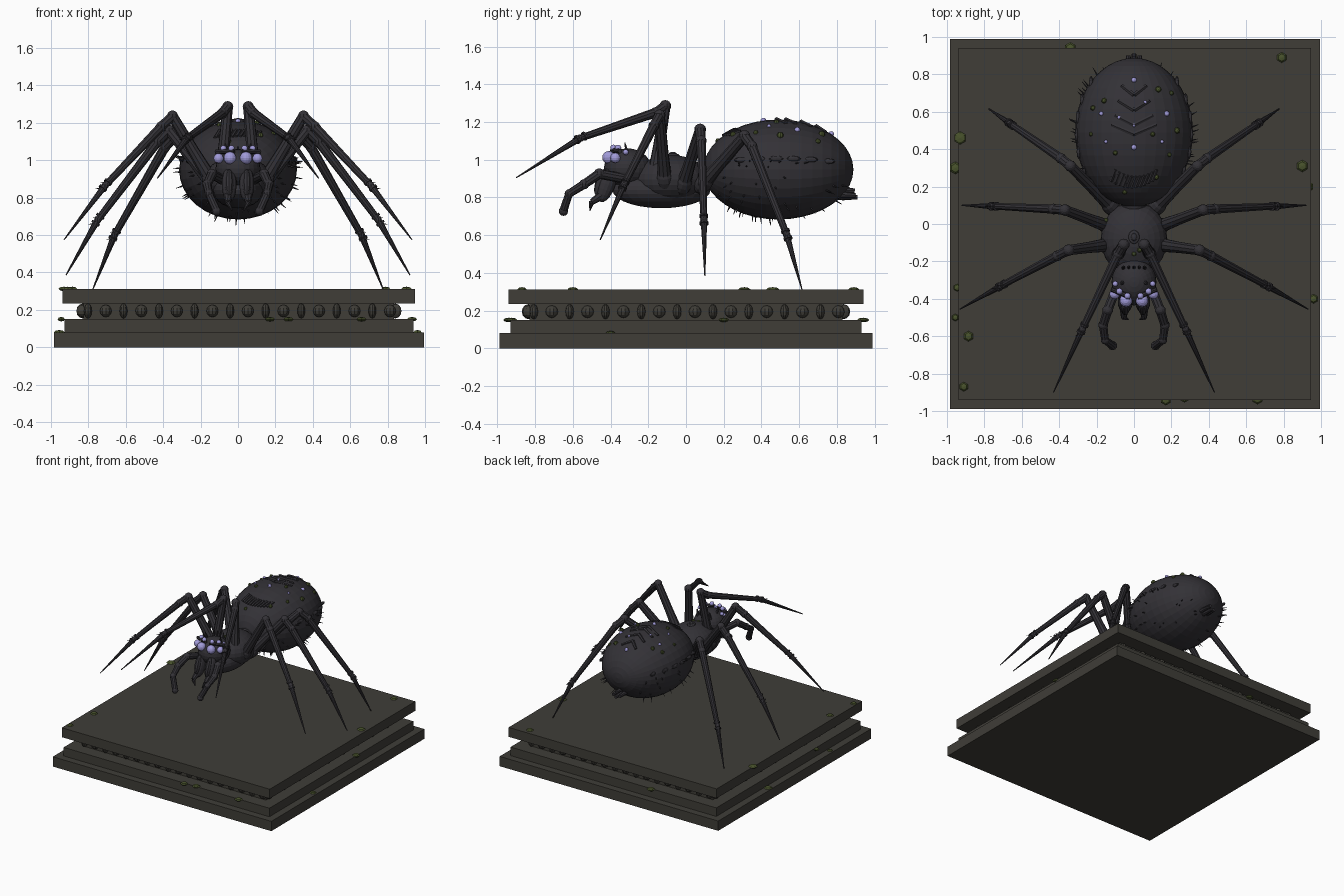
import bpy, bmesh, math, random
from mathutils import Vector, Matrix

if "Cube" in bpy.data.objects:
    bpy.data.objects.remove(bpy.data.objects["Cube"])

random.seed(4)
V = Vector


def mat(name, c):
    m = bpy.data.materials.new(name)
    m.diffuse_color = (*c, 1)
    m.use_nodes = True
    m.node_tree.nodes["Principled BSDF"].inputs["Base Color"].default_value = m.diffuse_color
    return m


SHELL = mat("dark_shell", (0.033, 0.031, 0.037))
STONE = mat("dark_stone", (0.05, 0.047, 0.039))
EYE = mat("lavender", (0.36, 0.33, 0.70))
MOSS = mat("moss", (0.065, 0.085, 0.025))


def finish(bm, name, m):
    me = bpy.data.meshes.new(name)
    bmesh.ops.recalc_face_normals(bm, faces=bm.faces)
    bm.to_mesh(me)
    bm.free()
    me.materials.append(m)
    ob = bpy.data.objects.new(name, me)
    bpy.context.collection.objects.link(ob)
    return ob


def facing(d):
    return V(d).to_track_quat('Z', 'Y').to_matrix().to_4x4()


def ball(bm, c, r, seg=12, rings=8, d=(0, 0, 1)):
    r = (r, r, r) if isinstance(r, (int, float)) else r
    bmesh.ops.create_uvsphere(bm, u_segments=seg, v_segments=rings, radius=1,
                              matrix=Matrix.Translation(c) @ facing(d) @ Matrix.Diagonal((*r, 1)))


def tube(bm, p, q, r1, r2, seg=10):
    p, q = V(p), V(q)
    bmesh.ops.create_cone(bm, cap_ends=True, segments=seg, radius1=r1, radius2=r2, depth=(q - p).length,
                          matrix=Matrix.Translation((p + q) / 2) @ facing(q - p))


def box(bm, c, size, rot=None):
    bmesh.ops.create_cube(bm, size=1, matrix=Matrix.Translation(c) @ (rot or Matrix()) @ Matrix.Diagonal((*size, 1)))


# Stepped plinth
CX = 0.005
for name, half, z0, z1 in [("plinth_base", .99, 0, .08), ("plinth_step", .932, .08, .15),
                           ("plinth_core", .83, .15, .235), ("plinth_top", .942, .235, .312)]:
    bm = bmesh.new()
    box(bm, (CX, 0, (z0 + z1) / 2), (2 * half, 2 * half, z1 - z0))
    finish(bm, name, STONE)

# Alternating round and narrow beads around the core
bm = bmesh.new()
for side in range(4):
    rot = Matrix.Rotation(side * math.pi / 2, 4, 'Z')
    for i in range(18):
        p = rot @ V((-.807 + i * .095, -.835, .194))
        a, b = (.033, .033) if i % 2 else (.022, .04)
        r = (a, .036, b) if side % 2 == 0 else (.036, a, b)
        ball(bm, p + V((CX, 0, 0)), r, 10, 6)
finish(bm, "plinth_beads", STONE)

# Moss tufts
bm = bmesh.new()
for x, y, z, r in [(-.93, .46, .312, .035), (-.955, .3, .08, .033), (-.945, -.34, .15, .022), (-.955, -.5, .08, .02),
                   (-.885, -.6, .312, .028), (-.91, -.87, .312, .025), (.79, .89, .312, .028), (.9, .31, .312, .032),
                   (.17, -.94, .15, .03), (.66, -.935, .15, .03), (.27, -.925, .15, .03), (-.34, .94, .15, .032),
                   (.93, .2, .15, .03), (.96, -.4, .08, .025)]:
    ball(bm, (x, y, z), (r, r, .012), 6, 4)
finish(bm, "moss_tufts", MOSS)

# Abdomen
AC, AR = V((0, .49, .948)), V((.315, .398, .265))
bm = bmesh.new()
ball(bm, (0, 0, 0), 1, 32, 20)
bmesh.ops.rotate(bm, verts=bm.verts, cent=(0, 0, 0), matrix=Matrix.Rotation(math.pi / 2, 3, 'X'))
for v in bm.verts:
    v.co = AC + v.co * AR
finish(bm, "abdomen", SHELL)


def skin(x, y):
    # point and normal on the upper abdomen
    u, w = x / AR.x, (y - AC.y) / AR.y
    n = V((u, w, math.sqrt(max(0, 1 - u * u - w * w))))
    return AC + n * AR, V((n.x / AR.x, n.y / AR.y, n.z / AR.z)).normalized()


# Raised chevrons, front ridges and side plates on the abdomen
bm = bmesh.new()
for k, y in enumerate((.69, .61, .53, .48)):
    w = .065 + .018 * k
    for s in (-1, 1):
        a, b = skin(0, y)[0], skin(s * w, y + .05)[0]
        tube(bm, a, b, .013, .010, 6)
for i in range(11):
    t = (i - 5) / 5
    y = .22 + .035 * t * t
    tube(bm, skin(t * .11 - .012, y - .025)[0], skin(t * .11 + .012, y + .035)[0], .01, .008, 6)
for s in (-1, 1):
    for i in range(7):
        w = -.72 + i * .23
        rad = math.sqrt(1 - w * w)
        n = V((s * rad * .97, w, rad * .22))
        ball(bm, AC + n * AR, (.012, .04, .014), 8, 6)
finish(bm, "abdomen_ridges", SHELL)

# Pale and mossy studs on the back
bm = bmesh.new()
for x, y, r in [(0, .77, .015), (.175, .59, .015), (-.175, .59, .012), (0, .53, .012), (0, .41, .015),
                (.15, .44, .01), (-.15, .44, .01), (.06, .65, .01), (-.08, .57, .01)]:
    ball(bm, skin(x, y)[0], r, 10, 6)
finish(bm, "pale_studs", EYE)
bm = bmesh.new()
for x, y, r in [(.13, .72, .018), (.2, .7, .014), (-.16, .66, .016), (.23, .5, .018), (-.22, .62, .015),
                (.1, .48, .014), (-.1, .38, .014), (.19, .37, .013), (-.05, .17, .014), (.12, .25, .015), (-.23, .48, .012)]:
    ball(bm, skin(x, y)[0], r, 8, 5)
for x, y, z in [(0, -.16, 1.01), (.03, -.14, 1.015), (-.15, .02, .93)]:
    ball(bm, (x, y, z), .014, 8, 5)
finish(bm, "moss_studs", MOSS)

# Bristles and spinnerets
bm = bmesh.new()
for i in range(70):
    a, w = random.uniform(-.3, math.pi + .3), random.uniform(-.8, .85)
    rad = math.sqrt(1 - w * w)
    n = V((math.cos(a) * rad, w, -math.sin(a) * rad))
    p = AC + n * AR
    tube(bm, p, p + V((n.x, n.y + .3, n.z)) * .035, .005, .001, 4)
finish(bm, "bristles", SHELL)
bm = bmesh.new()
for x, z, e in ((-.03, .81, .9), (.03, .81, .9), (0, .80, .91), (0, .835, .895)):
    tube(bm, (x, .76, z + .01), (x, e, z), .024, .012, 8)
finish(bm, "spinnerets", SHELL)

# Thorax, sternum, head and waist
for name, c, r in [("thorax", (0, -.08, .895), (.178, .2, .13)), ("sternum", (0, -.13, .84), (.135, .26, .097)),
                   ("head", (0, -.31, .955), (.12, .125, .105)), ("waist", (0, .12, .91), (.07, .09, .07))]:
    bm = bmesh.new()
    ball(bm, c, r, 24, 14)
    finish(bm, name, SHELL)

# Medallion and head spines
bm = bmesh.new()
ball(bm, (0, -.07, 1.022), (.03, .037, .012), 16, 6)
ball(bm, (0, -.07, 1.03), (.016, .022, .012), 12, 6)
for i in range(5):
    x = (i - 2) * .028
    tube(bm, (x, -.24, 1.0), (x, -.225, 1.075), .013, .004, 6)
for s in (-1, 1):
    tube(bm, (s * .06, -.31, 1.03), (s * .068, -.325, 1.09), .012, .003, 6)
    tube(bm, (s * .02, -.39, 1.05), (s * .12, -.35, 1.045), .014, .012, 8)
finish(bm, "carapace_ornament", SHELL)

# Eyes
bm = bmesh.new()
for s in (-1, 1):
    for x, y, z, r in [(.043, -.41, 1.012, .034), (.104, -.375, 1.01, .027), (.035, -.385, 1.063, .017),
                       (.078, -.36, 1.062, .017), (.1, -.32, 1.04, .015)]:
        ball(bm, (s * x, y, z), r, 14, 8)
finish(bm, "eyes", EYE)


def limb(name, pts, radii, side, rings=()):
    bm = bmesh.new()
    pts = [V((p[0] * side, p[1], p[2])) for p in pts]
    for p, q, a, b in zip(pts, pts[1:], radii, radii[1:]):
        tube(bm, p, q, a, b)
    for p, r in zip(pts[:-1], radii):
        ball(bm, p, r * 1.12, 10, 8)
    # joint collars with small spurs
    for k in rings:
        d = (pts[k + 1] - pts[k - 1]).normalized()
        for o in (-.025, .02):
            c, r = pts[k] + d * o, radii[k]
            tube(bm, c - d * .006, c + d * .006, r * 1.35, r * 1.35)
            tube(bm, c, c + d * .03 + V((side * .022, 0, .018)), .005, .001, 4)
    finish(bm, name, SHELL)


# Legs: base, knee, patella, tibia end, tip
LEGS = {"front": [(.09, -.17, .9), (.055, -.11, 1.285), (.085, -.16, 1.25), (.275, -.56, 1.115), (.43, -.9, .905)],
        "second": [(.13, -.11, .87), (.35, -.14, 1.235), (.41, -.17, 1.18), (.71, -.33, .865), (.93, -.455, .575)],
        "third": [(.12, -.02, .85), (.37, .075, 1.16), (.43, .08, 1.1), (.75, .095, .68), (.92, .1, .385)],
        "rear": [(.11, .08, .86), (.34, .31, 1.125), (.39, .35, 1.07), (.66, .535, .6), (.775, .615, .312)]}
for s, tag in ((1, "right"), (-1, "left")):
    for n, pts in LEGS.items():
        limb(f"{n}_leg_{tag}", pts, (.034, .028, .026, .018, .003), s, (3,))
        # thick hip and thin strut beside the thigh
        bm = bmesh.new()
        a, b = V(pts[0]), V(pts[1])
        a.x, b.x = a.x * s, b.x * s
        ball(bm, a.lerp(b, .06), (.045, .045, .07), 12, 8, b - a)
        tube(bm, a.lerp(b, .1), a.lerp(b, .8), .037, .026)
        finish(bm, f"{n}_hip_{tag}", SHELL)
    # Feelers and jaws
    limb(f"feeler_{tag}", [(.09, -.33, .9), (.14, -.46, .925), (.165, -.54, .87), (.155, -.62, .82), (.115, -.65, .73)],
         (.026, .026, .024, .021, .022), s)
    bm = bmesh.new()
    ball(bm, (s * .115, -.65, .727), .025, 10, 6)
    ball(bm, (s * .047, -.42, .87), (.04, .045, .1), 14, 10, (0, .35, 1))
    ball(bm, (s * .047, -.45, .88), (.024, .03, .075), 10, 8, (0, .35, 1))
    tube(bm, (s * .052, -.45, .81), (s * .055, -.5, .775), .025, .015, 8)
    tube(bm, (s * .055, -.5, .775), (s * .03, -.51, .73), .015, .003, 8)
    finish(bm, f"jaw_{tag}", SHELL)
